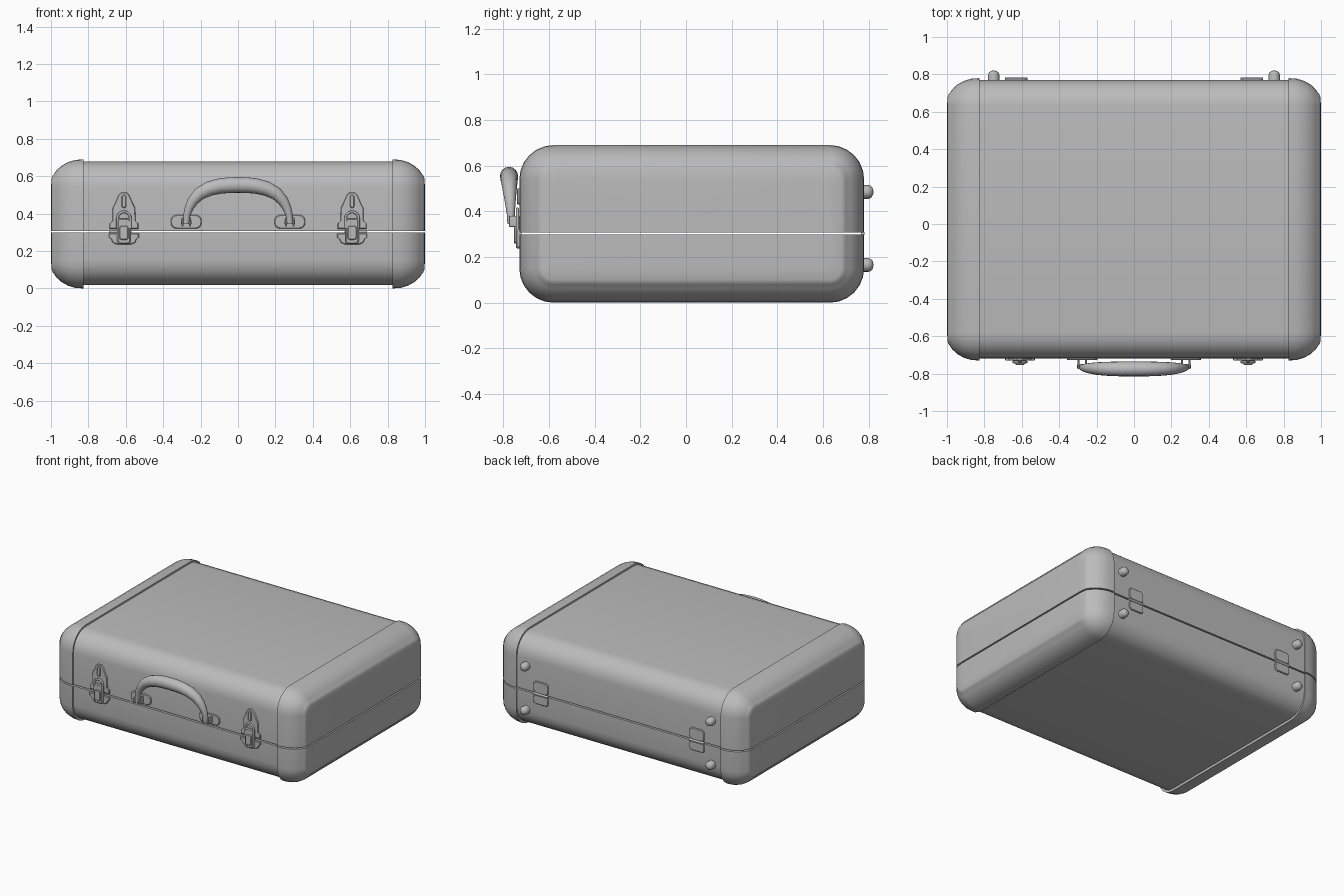
import bpy, bmesh
from math import sin, cos, pi, radians
from mathutils import Vector

cube = bpy.data.objects.get("Cube")
if cube:
    bpy.data.objects.remove(cube, do_unlink=True)

grey = bpy.data.materials.new("case_grey")
grey.use_nodes = True
grey.diffuse_color = (0.5, 0.5, 0.5, 1)
grey.node_tree.nodes["Principled BSDF"].inputs["Base Color"].default_value = (0.5, 0.5, 0.5, 1)

SEAM_LOW, SEAM_HIGH = 0.298, 0.308
FRONT, BACK = -0.72, 0.77


def finish(name, bm, mirror=False, angle=35):
    bmesh.ops.recalc_face_normals(bm, faces=bm.faces)
    mesh = bpy.data.meshes.new(name)
    bm.to_mesh(mesh)
    bm.free()
    mesh.materials.append(grey)
    ob = bpy.data.objects.new(name, mesh)
    bpy.context.collection.objects.link(ob)
    bpy.ops.object.select_all(action="DESELECT")
    bpy.context.view_layer.objects.active = ob
    ob.select_set(True)
    bpy.ops.object.shade_smooth_by_angle(angle=radians(angle))
    if mirror:
        ob.modifiers.new("Mirror", "MIRROR")
    return ob


def loft(rings):
    """Skin a stack of closed rings and close both ends."""
    bm = bmesh.new()
    rows = [[bm.verts.new(p) for p in ring] for ring in rings]
    for a, b in zip(rows, rows[1:]):
        for i in range(len(a)):
            j = (i + 1) % len(a)
            bm.faces.new((a[i], a[j], b[j], b[i]))
    bm.faces.new(rows[0])
    bm.faces.new(rows[-1])
    return bm


def section(x, y0, y1, z0, z1, r, inset=0.0, steps=6):
    """Rounded rectangle across the case at a given x."""
    r = max(r - inset, 0.04)
    ya, yb = y0 + inset + r, y1 - inset - r
    za, zb = z0 + inset + r, z1 - inset - r
    ring = []
    for k, (cy, cz) in enumerate(((yb, zb), (ya, zb), (ya, za), (yb, za))):
        for s in range(steps + 1):
            t = (k + s / steps) * pi / 2
            ring.append((x, cy + r * cos(t), cz + r * sin(t)))
    return ring


def split_shell(name, rings, mirror):
    """Make the lid half and the base half on either side of the seam."""
    for half, z, sign in (("lid", SEAM_HIGH, -1), ("base", SEAM_LOW, 1)):
        bm = loft(rings)
        cut = bmesh.ops.bisect_plane(bm, geom=bm.verts[:] + bm.edges[:] + bm.faces[:],
                                     plane_co=(0, 0, z), plane_no=(0, 0, sign),
                                     clear_outer=True)
        edges = [e for e in cut["geom_cut"] if isinstance(e, bmesh.types.BMEdge)]
        bmesh.ops.contextual_create(bm, geom=edges)
        finish(half + "_" + name, bm, mirror)


def plate(name, half, cx, y0, y1, chamfer=0.004):
    """Plate facing along y, from a half outline mirrored about cx."""
    outline = half + [(-x, z) for x, z in reversed(half)]
    mz = sum(z for _, z in outline) / len(outline)
    w = max(x for x, _ in half)
    h = max(abs(z - mz) for _, z in outline)

    def ring(y, inset):
        return [(cx + x * (1 - inset / w), y, mz + (z - mz) * (1 - inset / h))
                for x, z in outline]
    step = chamfer if y1 > y0 else -chamfer
    return finish(name, loft([ring(y0, 0), ring(y1 - step, 0), ring(y1, chamfer)]), True)


def rounded_half(w, z0, z1, r, steps=4):
    pts = [(w - r + r * sin(t), z0 + r - r * cos(t))
           for t in (i * pi / 2 / steps for i in range(steps + 1))]
    return pts + [(x, z0 + z1 - z) for x, z in reversed(pts)]


def tube(name, path, radii, sides=14, squash=1.0, mirror=False):
    """Tapered tube along a path lying in a plane facing y."""
    pts = [Vector(p) for p in path]
    rings = []
    for i, p in enumerate(pts):
        d = (pts[min(i + 1, len(pts) - 1)] - pts[max(i - 1, 0)]).normalized()
        side = Vector((0, 1, 0)).cross(d).normalized()
        across = d.cross(side)
        rings.append([p + side * radii[i] * cos(a) + across * radii[i] * squash * sin(a)
                      for a in (k * 2 * pi / sides for k in range(sides))])
    return finish(name, loft(rings), mirror, 50)


# Main shell: straight rounded body
body = [section(x, FRONT, BACK, 0.018, 0.678, 0.14) for x in (-0.85, 0.85)]
split_shell("body", body, False)

# Rounded end caps, slightly larger than the body
cap_profile = ((0.825, 0.012), (0.825, 0), (0.87, 0.003), (0.91, 0.015), (0.945, 0.035),
               (0.972, 0.06), (0.985, 0.08), (0.99, 0.084), (0.996, 0.1), (1.0, 0.15))
caps = [section(x, FRONT - 0.01, BACK + 0.01, 0, 0.69, 0.15, inset)
        for x, inset in cap_profile]
split_shell("end_cap", caps, True)

# Rear feet: short stems with domed heads
for label, z in (("upper", 0.485), ("lower", 0.165)):
    rings = [[(0.75 + r * cos(a), y, z + r * sin(a)) for a in (k * pi / 8 for k in range(16))]
             for y, r in ((0.76, 0.03), (0.798, 0.03), (0.81, 0.026), (0.817, 0.017), (0.82, 0.006))]
    finish(label + "_rear_foot", loft(rings), True, 50)

# Rear hinges: leaf on each half and a slim barrel
plate("lid_hinge_leaf", rounded_half(0.06, 0.31, 0.395, 0.025), 0.63, BACK - 0.01, BACK + 0.008)
plate("base_hinge_leaf", rounded_half(0.06, 0.23, 0.296, 0.02), 0.63, BACK - 0.01, BACK + 0.008)
tube("hinge_barrel", [(0.57, BACK + 0.004, 0.303), (0.69, BACK + 0.004, 0.303)],
     [0.009, 0.009], 10, mirror=True)

# Front latches
LX = 0.61
shield = [(0.078, 0.318), (0.078, 0.345), (0.062, 0.36), (0.06, 0.43), (0.045, 0.46),
          (0.028, 0.5), (0.015, 0.513)]
plate("latch_shield", shield, LX, FRONT + 0.01, FRONT - 0.01)
keeper = [(0.04, 0.236), (0.06, 0.245), (0.068, 0.265), (0.08, 0.272), (0.08, 0.294)]
plate("latch_keeper", keeper, LX, FRONT + 0.01, FRONT - 0.01)
plate("latch_lever", rounded_half(0.036, 0.238, 0.375, 0.015), LX, FRONT, FRONT - 0.025, 0.006)
plate("latch_grip", rounded_half(0.024, 0.26, 0.335, 0.012), LX, FRONT - 0.02, FRONT - 0.034)
plate("latch_rib", rounded_half(0.012, 0.43, 0.5, 0.011), LX, FRONT, FRONT - 0.02)
loop = [(LX + 0.034 * cos(t), FRONT - 0.018, 0.375 + 0.035 * sin(t))
        for t in (i * pi / 10 for i in range(11))]
loop = [(LX + 0.034, FRONT - 0.018, 0.32)] + loop + [(LX - 0.034, FRONT - 0.018, 0.32)]
tube("latch_loop", loop, [0.007] * len(loop), 8, mirror=True)

# Handle mounts: plate, clevis sides and pin
HX = 0.277
plate("handle_plate", rounded_half(0.082, 0.32, 0.393, 0.03), HX, FRONT + 0.01, FRONT - 0.008)
for label, dx in (("inner", -0.02), ("outer", 0.02)):
    plate(label + "_clevis", rounded_half(0.005, 0.332, 0.38, 0.004), HX + dx,
          FRONT, FRONT - 0.055, 0.002)
tube("handle_pin", [(HX - 0.028, -0.76, 0.355), (HX + 0.028, -0.76, 0.355)],
     [0.01, 0.01], 10, mirror=True)

# Carry handle: arched grip, thick in the middle and slim at the ends
half_path = [(0.277, 0.345), (0.274, 0.39), (0.262, 0.43), (0.24, 0.47), (0.205, 0.507),
             (0.155, 0.533), (0.1, 0.547), (0.05, 0.552)]
arch = [(-x, z) for x, z in half_path] + [(0, 0.553)] + half_path[::-1]
grip = [(x, -0.765 - 0.01 * (z - 0.345) / 0.208, z) for x, z in arch]
radius = [0.018 + 0.024 * max(0, (z - 0.38) / 0.173) ** 1.2 for _, z in arch]
tube("carry_handle", grip, radius, 16, 0.95)
